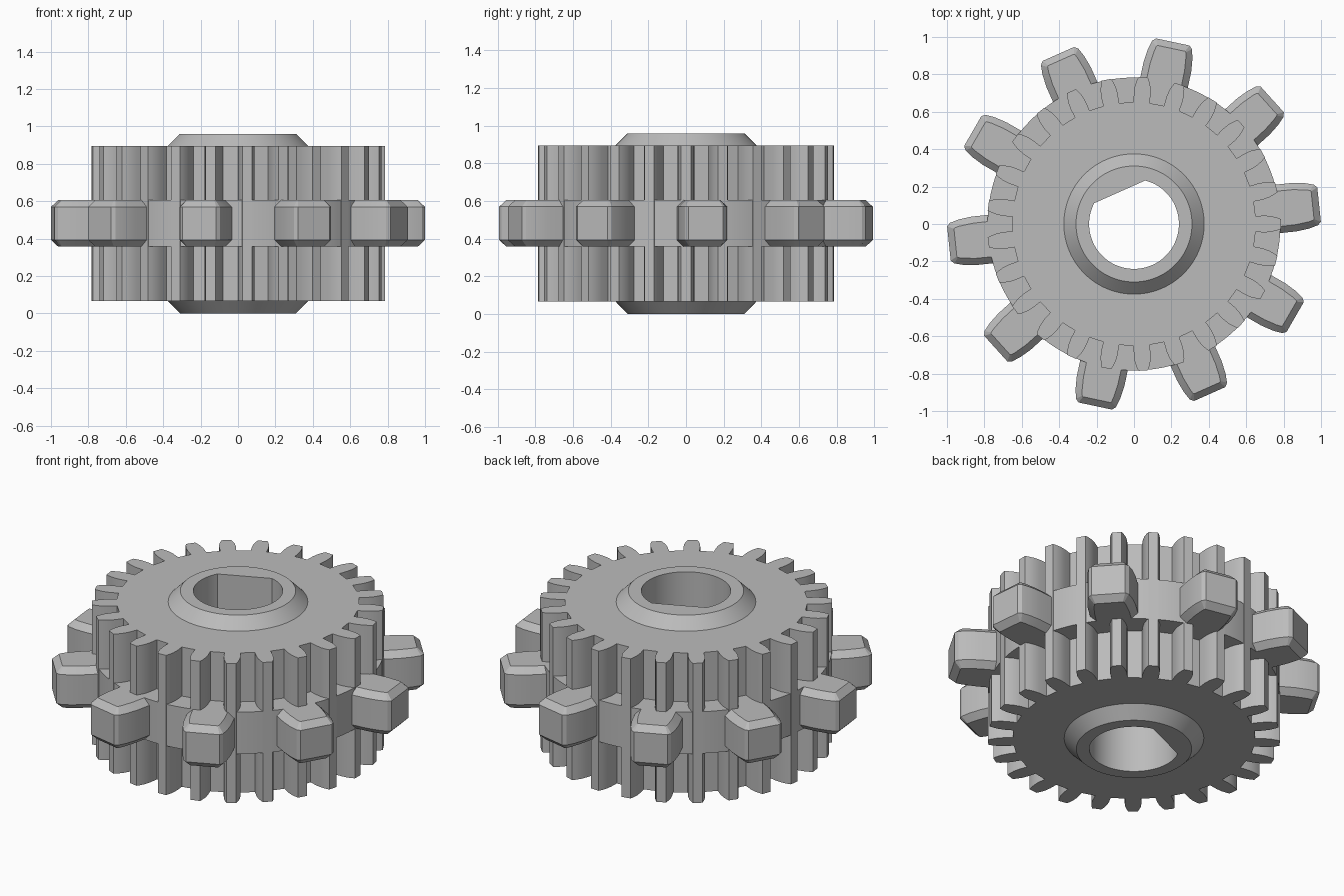
import bpy, bmesh
from math import sin, cos, pi, radians

cube = bpy.data.objects.get("Cube")
if cube:
    bpy.data.objects.remove(cube, do_unlink=True)

grey = bpy.data.materials.new("plain grey")
grey.use_nodes = True
colour = (0.5, 0.5, 0.5, 1)
grey.diffuse_color = colour
grey.node_tree.nodes["Principled BSDF"].inputs["Base Color"].default_value = colour

SEG = 150                  # steps of 2.4 degrees
FLAT = radians(114)        # direction of the flat in the bore
HUB_R, GEAR_LOW, GEAR_HIGH, HEIGHT = 0.375, 0.067, 0.895, 0.96
BAND_LOW, BAND_HIGH = 0.358, 0.605


def finish(name, bm):
    bmesh.ops.recalc_face_normals(bm, faces=bm.faces[:])
    mesh = bpy.data.meshes.new(name)
    bm.to_mesh(mesh)
    bm.free()
    mesh.materials.append(grey)
    obj = bpy.data.objects.new(name, mesh)
    bpy.context.collection.objects.link(obj)
    bpy.ops.object.select_all(action='DESELECT')
    obj.select_set(True)
    bpy.context.view_layer.objects.active = obj
    bpy.ops.object.shade_smooth_by_angle(angle=radians(20))


def ring(bm, points, z):
    return [bm.verts.new((x, y, z)) for x, y in points]


def skin(bm, a, b):
    n = len(a)
    for i in range(n):
        j = (i + 1) % n
        bm.faces.new((a[i], a[j], b[j], b[i]))


def tooth_outline(half, angle):
    """Mirror (radius, half width) points and turn them to the given angle."""
    pts = [(r, -w) for r, w in half] + [(r, w) for r, w in reversed(half)]
    return [(r * cos(angle) - t * sin(angle), r * sin(angle) + t * cos(angle)) for r, t in pts]


def circle(r):
    return [(r * cos(FLAT + 2 * pi * i / SEG), r * sin(FLAT + 2 * pi * i / SEG))
            for i in range(SEG)]


def bore(r=0.24, half=radians(38.4)):
    points = []
    for i in range(SEG):
        a = 2 * pi * i / SEG
        rr = min(r, r * cos(half) / cos(a)) if cos(a) > 0.1 else r
        points.append((rr * cos(a + FLAT), rr * sin(a + FLAT)))
    return points


def turned(name, sections):
    """Closed ring skinned through (outline, height) sections."""
    bm = bmesh.new()
    loops = [ring(bm, pts, z) for pts, z in sections]
    for k in range(len(loops)):
        skin(bm, loops[k], loops[(k + 1) % len(loops)])
    finish(name, bm)


# Hub with bevelled collars and D-shaped bore
turned("hub", [(circle(HUB_R), GEAR_LOW), (circle(0.31), 0), (bore(), 0),
               (bore(), HEIGHT), (circle(0.31), HEIGHT), (circle(HUB_R), GEAR_HIGH)])

# Smooth band around the middle
turned("middle_band", [(circle(0.783), BAND_LOW), (circle(0.783), BAND_HIGH),
                       (circle(0.6), BAND_HIGH), (circle(0.6), BAND_LOW)])

# Straight-cut gear
TEETH = 25
small_tooth = [(0.65, 0.043), (0.70, 0.045), (0.735, 0.042), (0.765, 0.034), (0.785, 0.026)]
outline = []
for k in range(TEETH):
    outline += tooth_outline(small_tooth, 2 * pi * k / TEETH)
bm = bmesh.new()
sides = []
for z in (GEAR_LOW, GEAR_HIGH):
    outer, inner = ring(bm, outline, z), ring(bm, circle(HUB_R), z)
    edges = [bm.edges.new((l[i - 1], l[i])) for l in (outer, inner) for i in range(len(l))]
    bmesh.ops.triangle_fill(bm, use_beauty=True, edges=edges)
    sides.append((outer, inner))
skin(bm, sides[0][0], sides[1][0])
skin(bm, sides[0][1], sides[1][1])
finish("gear", bm)

# Ten large bevelled teeth on the band
BEVEL = 0.035
wide = [(0.765, 0.13), (0.86, 0.13), (0.93, 0.122), (0.978, 0.109), (0.995, 0.092)]
narrow = [(0.765, 0.095), (0.86, 0.094), (0.93, 0.086), (0.955, 0.08), (0.96, 0.075)]
bm = bmesh.new()
for k in range(10):
    angle = radians(6 + 36 * k)
    loops = [ring(bm, tooth_outline(half, angle), z) for half, z in (
        (narrow, BAND_LOW), (wide, BAND_LOW + BEVEL),
        (wide, BAND_HIGH - BEVEL), (narrow, BAND_HIGH))]
    for a, b in zip(loops, loops[1:]):
        skin(bm, a, b)
    bm.faces.new(loops[0])
    bm.faces.new(loops[-1])
finish("large_teeth", bm)
